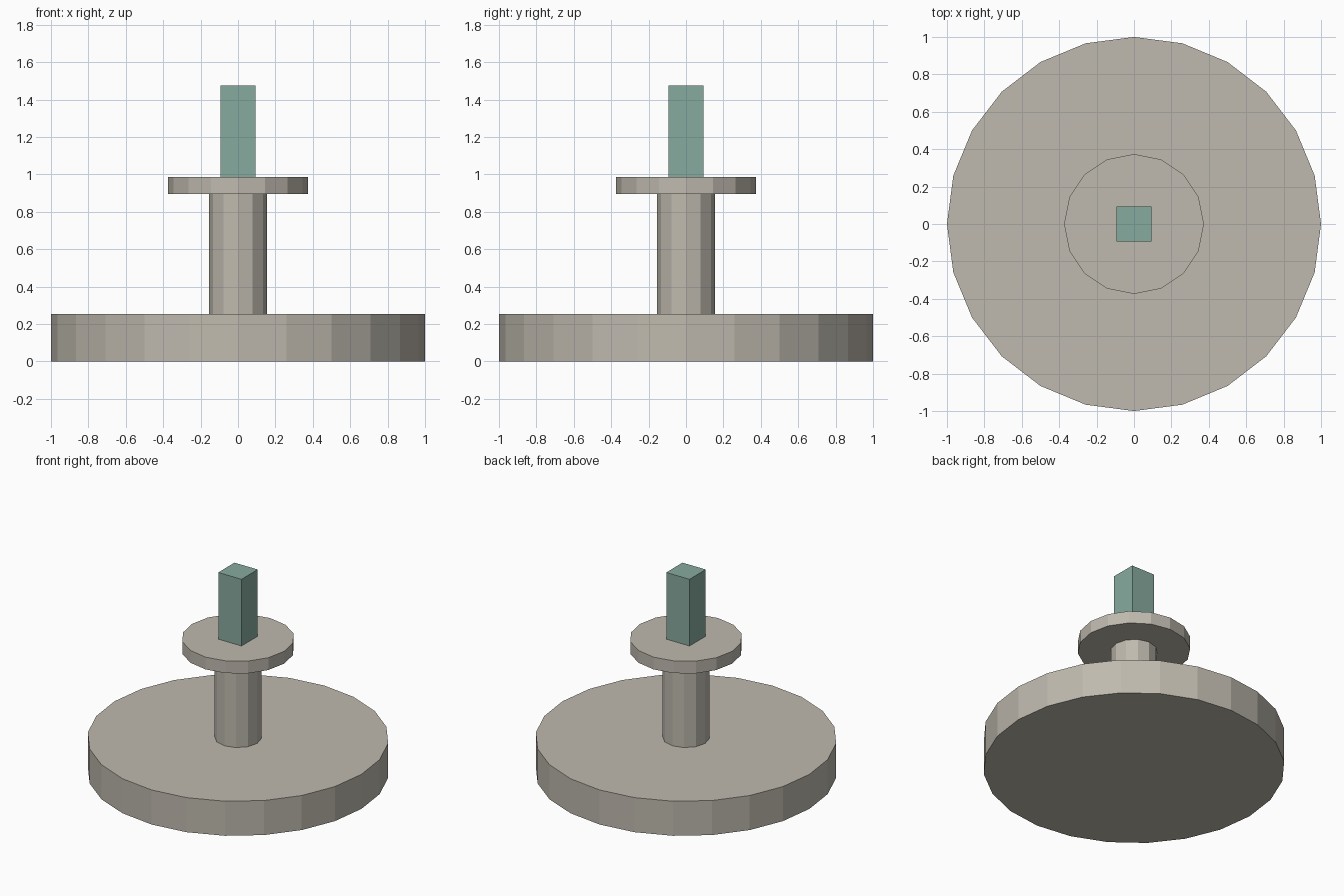
import bpy
import math

default_cube = bpy.data.objects.get("Cube")
if default_cube:
    bpy.data.objects.remove(default_cube, do_unlink=True)


def make_material(name, rgb):
    mat = bpy.data.materials.new(name)
    mat.use_nodes = True
    colour = (*rgb, 1.0)
    mat.diffuse_color = colour
    mat.node_tree.nodes["Principled BSDF"].inputs["Base Color"].default_value = colour
    return mat


def add_prism(name, sides, radius, bottom, top, mat, turn=0.0):
    """Flat-shaded upright prism between two heights."""
    bpy.ops.mesh.primitive_cylinder_add(
        vertices=sides, radius=radius, depth=top - bottom,
        location=(0, 0, (bottom + top) / 2), rotation=(0, 0, turn))
    obj = bpy.context.object
    obj.name = name
    obj.data.materials.append(mat)
    return obj


stone = make_material("warm grey", (0.52, 0.49, 0.425))
green = make_material("muted green", (0.243, 0.406, 0.343))

# Heights of each joint in the stack
BASE_TOP, POST_TOP, COLLAR_TOP, PEG_TOP = 0.253, 0.896, 0.986, 1.474
PEG_WIDTH = 0.188

# Wide foot, slim post and collar, each a faceted cylinder
add_prism("base_disc", 24, 1.0, 0.0, BASE_TOP, stone)
add_prism("post", 12, 0.155, BASE_TOP, POST_TOP, stone)
add_prism("collar", 16, 0.374, POST_TOP, COLLAR_TOP, stone)

# Square peg on top, sides aligned with the axes
add_prism("square_peg", 4, PEG_WIDTH / math.sqrt(2), COLLAR_TOP, PEG_TOP,
          green, turn=math.pi / 4)
